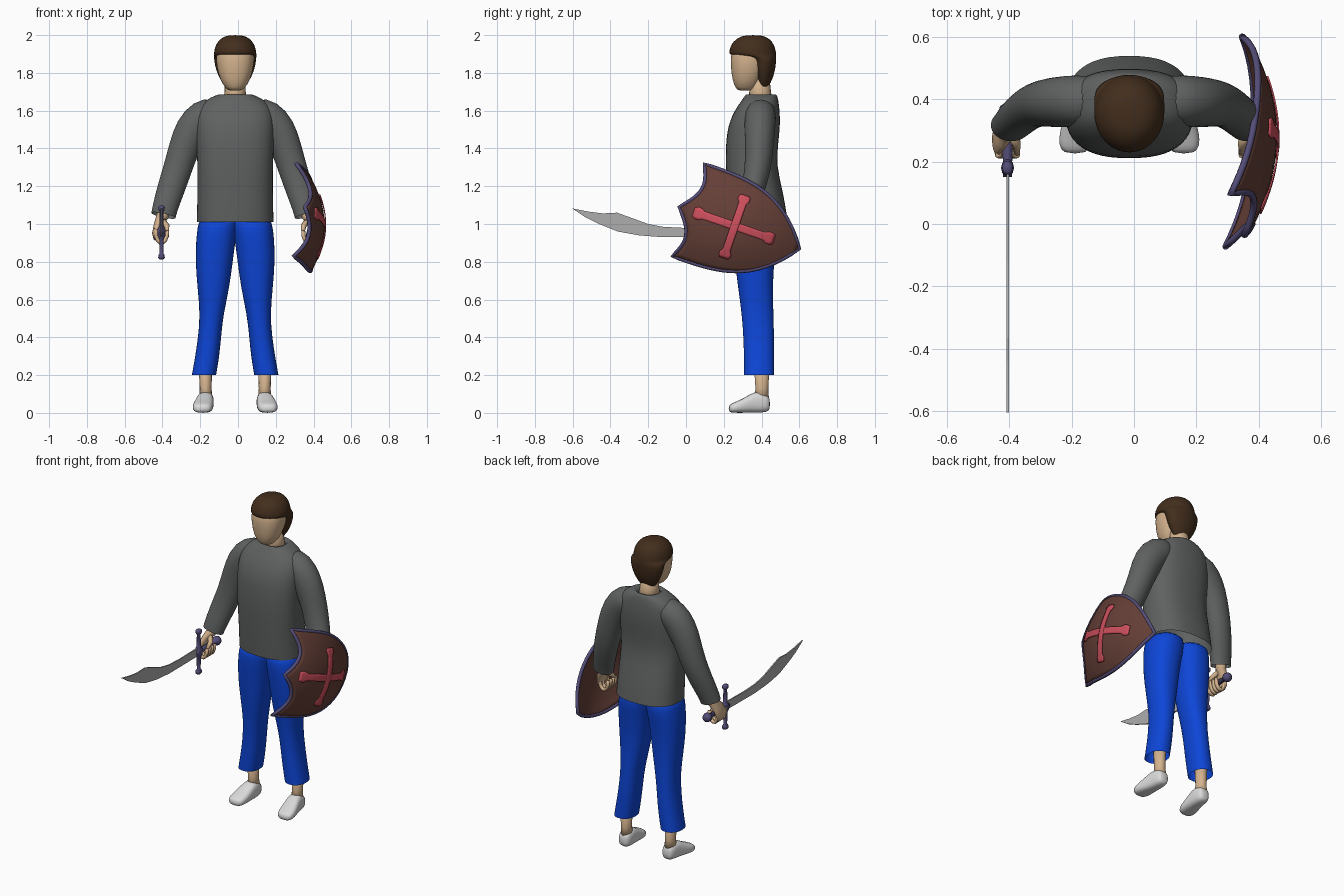
import bpy, bmesh, math
from mathutils import Vector as V

if "Cube" in bpy.data.objects:
    bpy.data.objects.remove(bpy.data.objects["Cube"])

CENTER = -0.015  # the body's middle sits slightly off the axis


def material(name, r, g, b):
    m = bpy.data.materials.new(name)
    m.use_nodes = True
    m.diffuse_color = (r, g, b, 1)
    m.node_tree.nodes["Principled BSDF"].inputs["Base Color"].default_value = (r, g, b, 1)
    return m


skin = material("skin", 0.66, 0.45, 0.27)
hair_brown = material("hair brown", 0.055, 0.027, 0.012)
grey_cloth = material("grey cloth", 0.115, 0.122, 0.12)
blue_cloth = material("blue cloth", 0.004, 0.06, 0.68)
white = material("shoe white", 0.7, 0.7, 0.7)
steel = material("steel", 0.42, 0.42, 0.42)
purple = material("purple metal", 0.09, 0.075, 0.19)
shield_brown = material("shield brown", 0.13, 0.05, 0.038)
red = material("emblem red", 0.62, 0.08, 0.11)


def finish(name, bm, mat, x=CENTER, mirror=False, subsurf=0, smooth=True, thick=0):
    bmesh.ops.remove_doubles(bm, verts=bm.verts, dist=0.0002)
    bmesh.ops.recalc_face_normals(bm, faces=bm.faces)
    for f in bm.faces:
        f.smooth = smooth
    me = bpy.data.meshes.new(name)
    bm.to_mesh(me)
    bm.free()
    me.materials.append(mat)
    ob = bpy.data.objects.new(name, me)
    ob.location.x = x
    bpy.context.collection.objects.link(ob)
    if mirror:
        ob.modifiers.new("mirror", "MIRROR").use_mirror_merge = False
    if subsurf:
        s = ob.modifiers.new("smooth", "SUBSURF")
        s.levels = s.render_levels = subsurf
    if thick:
        s = ob.modifiers.new("thickness", "SOLIDIFY")
        s.thickness, s.offset = thick, 0
    return ob


def add_loft(bm, rings, n=20, caps=(True, True), square=1.0):
    """Skin rings given as (centre, half axis, half axis)."""
    def bend(t):
        return math.copysign(abs(t) ** square, t)
    rows = []
    for c, a, b in rings:
        angles = [2 * math.pi * i / n for i in range(n)]
        rows.append([bm.verts.new(c + a * bend(math.cos(t)) + b * bend(math.sin(t))) for t in angles])
    for p, q in zip(rows, rows[1:]):
        for i in range(n):
            j = (i + 1) % n
            bm.faces.new((p[i], p[j], q[j], q[i]))
    for row, cap in zip((rows[0], rows[-1]), caps):
        if cap:
            bm.faces.new(row)


def loft(name, rings, mat, n=20, caps=(True, True), square=1.0, **kw):
    bm = bmesh.new()
    add_loft(bm, rings, n, caps, square)
    return finish(name, bm, mat, **kw)


def level(z, x0, x1, y0, y1):
    """Horizontal ring filling a box."""
    return (V(((x0 + x1) / 2, (y0 + y1) / 2, z)), V(((x1 - x0) / 2, 0, 0)), V((0, (y1 - y0) / 2, 0)))


def wide(z, rx, y0, y1):
    return level(z, -rx, rx, y0, y1)


def tube(stations):
    """Rings square to a path; each station is (x, y, z, radius, depth)."""
    pts = [V(s[:3]) for s in stations]
    out = []
    for i, s in enumerate(stations):
        d = (pts[min(i + 1, len(pts) - 1)] - pts[max(i - 1, 0)]).normalized()
        a = V((0, 1, 0)).cross(d).normalized()
        out.append((pts[i], a * s[3], d.cross(a) * s[4]))
    return out


# Head, neck and hair
loft("head", [wide(1.705, .035, .275, .36), wide(1.72, .052, .262, .375), wide(1.76, .08, .245, .4),
              wide(1.83, .099, .236, .43), wide(1.9, .104, .234, .45), wide(1.96, .085, .26, .44)],
     skin, square=.9, subsurf=1)
loft("neck", [wide(1.64, .065, .33, .46), wide(1.7, .056, .335, .45), wide(1.79, .056, .335, .44)], skin)
loft("hair", [wide(1.715, .035, .395, .425), wide(1.725, .055, .385, .437), wide(1.78, .09, .365, .465),
              wide(1.84, .11, .35, .477), wide(1.886, .114, .345, .479), wide(1.893, .114, .23, .479),
              wide(1.905, .114, .225, .479), wide(1.95, .106, .234, .47), wide(1.985, .076, .27, .44),
              wide(2.0, .04, .31, .4)], hair_brown, subsurf=1)

# Pullover
loft("pullover", [wide(1.01, .205, .225, .54), wide(1.08, .203, .22, .53), wide(1.18, .201, .215, .512),
                  wide(1.31, .201, .208, .48), wide(1.42, .206, .21, .488), wide(1.52, .21, .22, .5),
                  wide(1.6, .205, .255, .497), wide(1.655, .165, .295, .49), wide(1.685, .095, .315, .482),
                  wide(1.69, .075, .322, .47), wide(1.665, .06, .33, .455)],
     grey_cloth, n=24, caps=(False, False), square=.82, subsurf=1)
loft("sleeves", tube([(.08, .395, 1.61, .07, .075), (.17, .395, 1.575, .095, .085),
                      (.23, .39, 1.5, .095, .082), (.272, .388, 1.4, .082, .076),
                      (.305, .38, 1.29, .077, .07), (.342, .355, 1.18, .074, .063),
                      (.37, .325, 1.09, .068, .056), (.38, .315, 1.045, .066, .052)]),
     grey_cloth, caps=(True, False), mirror=True, subsurf=1)

# Trousers, ankles and shoes
loft("trousers", [level(1.04, -.01, .19, .25, .48), level(.98, -.012, .2, .243, .49),
                  level(.92, -.004, .208, .245, .485), level(.8, .012, .212, .258, .467),
                  level(.66, .03, .2, .275, .46), level(.52, .062, .186, .295, .464),
                  level(.4, .074, .197, .303, .467), level(.3, .083, .212, .306, .468),
                  level(.2, .1, .23, .307, .468)],
     blue_cloth, caps=(True, False), square=.88, mirror=True, subsurf=1)
loft("ankles", [level(.07, .12, .19, .36, .44), level(.13, .125, .188, .367, .437),
                level(.3, .12, .195, .355, .445)], skin, n=14, mirror=True)


def shoe_ring(y, x, w, z0, z1):
    return (V((x, y, (z0 + z1) / 2)), V((w, 0, 0)), V((0, 0, (z1 - z0) / 2)))


loft("shoes", [shoe_ring(.445, .155, .025, .02, .075), shoe_ring(.43, .155, .04, .003, .1),
               shoe_ring(.38, .157, .045, 0, .118), shoe_ring(.34, .162, .049, 0, .1),
               shoe_ring(.29, .17, .055, 0, .07), shoe_ring(.25, .174, .053, 0, .055),
               shoe_ring(.225, .174, .035, .004, .04)],
     white, n=16, square=.75, mirror=True, subsurf=1)

# Hands curled around a grip that runs front to back
GX, GZ = .39, .955
bm = bmesh.new()
add_loft(bm, tube([(.375, .325, 1.09, .035, .03), (.385, .31, 1.04, .032, .03), (.408, .285, 1.0, .022, .045),
                   (.424, .265, .95, .016, .05), (.42, .26, .92, .012, .045)]), 12)
for i in range(4):
    rings = []
    for k in range(8):
        t = math.radians(20 - 30 * k)
        d = V((math.cos(t), 0, math.sin(t)))
        rings.append((V((GX + .03 * d.x, .222 + .025 * i, GZ + .055 * d.z)), d * .011, V((0, .012, 0))))
    add_loft(bm, rings, 8)
add_loft(bm, tube([(.385, .29, 1.02, .016, .016), (.362, .26, .99, .015, .015),
                   (.36, .225, .965, .01, .01)]), 8)
finish("hands", bm, skin, mirror=True)

# Curved sword held in the right hand
SX = -.405
bm = bmesh.new()
outline = [(.18, .983), (-.02, .98), (-.12, .985), (-.2, 1.0), (-.29, 1.033), (-.365, 1.06), (-.44, 1.056),
           (-.52, 1.066), (-.603, 1.083), (-.53, 1.034), (-.46, 1.0), (-.36, .96), (-.25, .94),
           (-.12, .93), (.18, .932)]
face = bm.faces.new([bm.verts.new((0, y, z)) for y, z in outline])
finish("sword_blade", bm, steel, x=SX, smooth=False, thick=.008)


def upright(z, r):
    return level(z, -r, r, .18 - r * 1.3, .18 + r * 1.3)


loft("sword_guard", [upright(.955 + s * h, r) for s, h, r in
                     [(-1, .143, .01), (-1, .135, .018), (-1, .12, .016), (-1, .11, .01), (-1, .035, .012),
                      (-1, .015, .021), (1, .015, .021), (1, .035, .012), (1, .11, .01), (1, .12, .016),
                      (1, .135, .018), (1, .143, .01)]], purple, n=10, x=SX)
loft("sword_grip", [(V((0, y, GZ)), V((r, 0, 0)), V((0, 0, r))) for y, r in
                    [(.15, .014), (.2, .015), (.27, .017), (.34, .013), (.345, .024), (.36, .029),
                     (.378, .024), (.386, .01)]], purple, n=10, x=SX)

# Domed shield on the left arm, tilted so that its point aims back
LENGTH, HALF = .672, .258


def on_shield(u, v, lift=0):
    """Map distance along and across the shield to its domed surface."""
    x = .452 - .9 * (u - .33) ** 2 - 1.2 * v * v + .03 * v
    return V((x + lift, -.035 + .945 * u + .327 * v, 1.09 - .327 * u + .945 * v))


def shield_point(s, t):
    drop = .05 * abs(s) + .058 * math.sin(math.pi * abs(s))
    return on_shield(t * LENGTH + (1 - t) * drop, s * HALF * (1 - t ** 3.4))


def add_grid(bm, fn, rows, cols):
    g = [[bm.verts.new(fn(2 * j / cols - 1, i / rows)) for j in range(cols + 1)] for i in range(rows + 1)]
    for i in range(rows):
        for j in range(cols):
            bm.faces.new((g[i][j], g[i][j + 1], g[i + 1][j + 1], g[i + 1][j]))


bm = bmesh.new()
add_grid(bm, shield_point, 18, 20)
finish("shield", bm, shield_brown, x=0, thick=.012)

curve = bpy.data.curves.new("shield_rim", "CURVE")
curve.dimensions = "3D"
curve.bevel_depth, curve.bevel_resolution = .011, 2
edge = [shield_point(j / 10 - 1, 0) for j in range(20)]
edge += [shield_point(1, i / 18) for i in range(18)] + [shield_point(-1, 1 - i / 18) for i in range(18)]
spline = curve.splines.new("POLY")
spline.points.add(len(edge) - 1)
for p, co in zip(spline.points, edge):
    p.co = (*co, 1)
spline.use_cyclic_u = True
curve.materials.append(purple)
bpy.context.collection.objects.link(bpy.data.objects.new("shield_rim", curve))


# Cross emblem with flared ends
def arm_width(t):
    e = abs(2 * t - 1)
    return .021 if e < .78 else .036 - .09 * abs(e - .88)


bm = bmesh.new()
add_grid(bm, lambda s, t: on_shield(.08 + .45 * t, s * arm_width(t), .011), 24, 4)
add_grid(bm, lambda s, t: on_shield(.31 + s * arm_width(t), .35 * t - .178, .012), 24, 4)
finish("shield_cross", bm, red, x=0, thick=.005)
